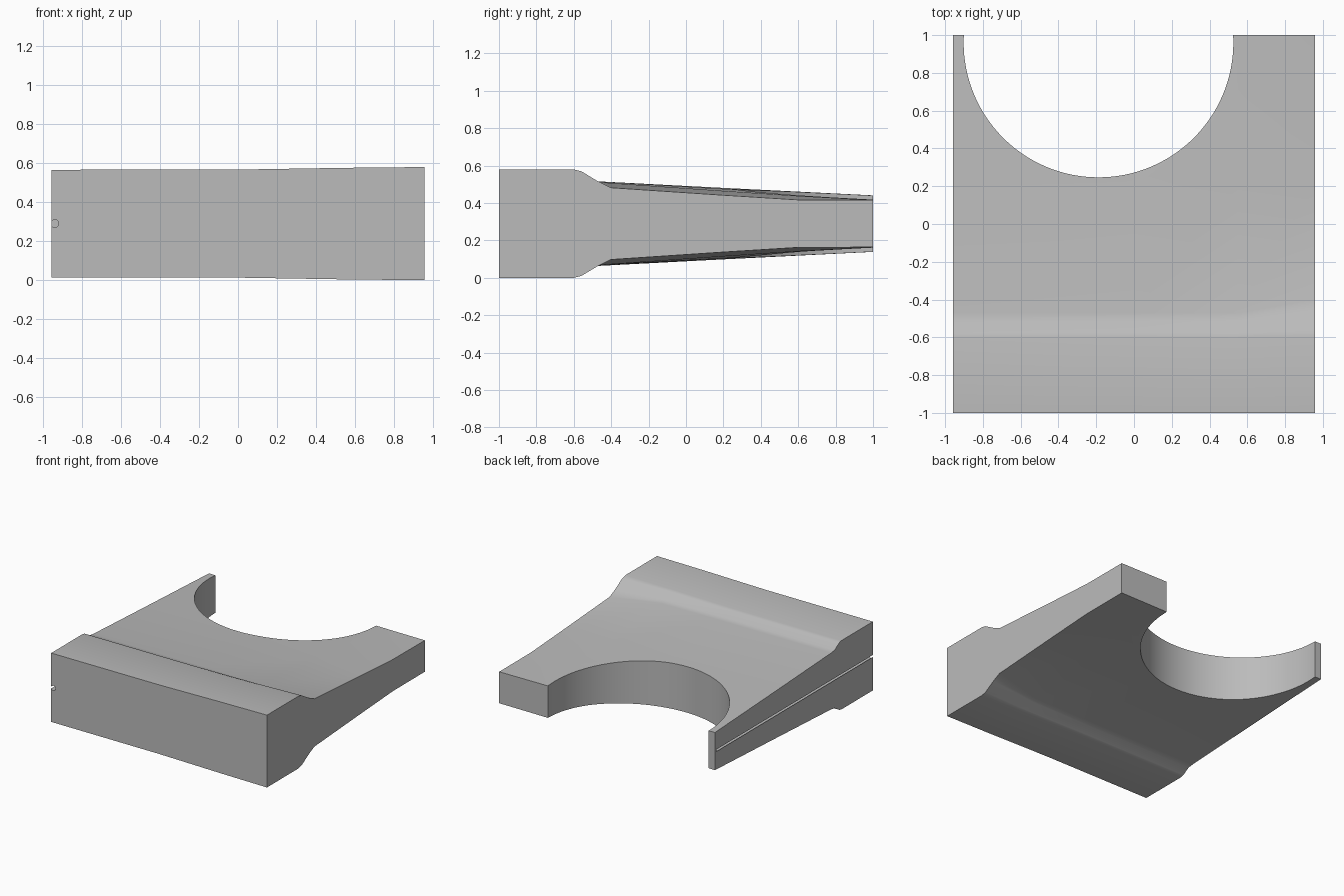
import bpy
import bmesh
import math

cube = bpy.data.objects.get("Cube")
if cube:
    bpy.data.objects.remove(cube, do_unlink=True)

MID_Z = 0.29

grey = bpy.data.materials.new("plain_grey")
grey.use_nodes = True
grey.diffuse_color = (0.5, 0.5, 0.5, 1)
grey.node_tree.nodes["Principled BSDF"].inputs["Base Color"].default_value = (0.5, 0.5, 0.5, 1)

# Half-thickness profiles (y, height above the middle plane) at stations along x
LEFT_END = [(-1, .276), (-.6, .276), (-.575, .269), (-.515, .232),
            (-.47, .226), (.2, .191), (.6, .171), (1, .151)]
CENTRE = [(-1, .277), (-.6, .277), (-.575, .27), (-.515, .232),
          (-.47, .226), (.2, .186), (.6, .163), (1, .139)]
SHOULDER = [(-1, .286), (-.6, .286), (-.575, .277), (-.515, .23),
            (-.47, .222), (.2, .175), (.6, .148), (1, .128)]
RIGHT_END = [(-1, .29), (-.6, .29), (-.56, .28), (-.47, .226),
             (-.4, .192), (.2, .152), (.6, .127), (1, .126)]
STATIONS = [(-.957, LEFT_END), (0, CENTRE), (.55, SHOULDER), (.957, RIGHT_END)]


def loft(name, stations):
    """Skin mirrored profiles into a closed solid."""
    bm = bmesh.new()
    rings = []
    for x, profile in stations:
        upper = [(x, y, MID_Z + h) for y, h in profile]
        lower = [(x, y, MID_Z - h) for y, h in reversed(profile)]
        rings.append([bm.verts.new(p) for p in upper + lower])
    for a, b in zip(rings, rings[1:]):
        for i in range(len(a)):
            j = (i + 1) % len(a)
            bm.faces.new((a[i], a[j], b[j], b[i]))
    bm.faces.new(rings[0])
    bm.faces.new(rings[-1])
    bmesh.ops.recalc_face_normals(bm, faces=bm.faces)
    mesh = bpy.data.meshes.new(name)
    bm.to_mesh(mesh)
    bm.free()
    mesh.materials.append(grey)
    obj = bpy.data.objects.new(name, mesh)
    bpy.context.collection.objects.link(obj)
    return obj


def cut_cylinder(target, name, radius, depth, location, rotation=(0, 0, 0), sides=96):
    """Subtract a cylinder, then discard the cutter."""
    bpy.ops.mesh.primitive_cylinder_add(vertices=sides, radius=radius, depth=depth,
                                        location=location, rotation=rotation)
    cutter = bpy.context.object
    cutter.name = name
    cutter.hide_render = True
    cutter.data.materials.append(grey)
    mod = target.modifiers.new(name, 'BOOLEAN')
    mod.operation = 'DIFFERENCE'
    mod.solver = 'EXACT'
    mod.object = cutter
    bpy.ops.object.select_all(action='DESELECT')
    bpy.context.view_layer.objects.active = target
    target.select_set(True)
    bpy.ops.object.modifier_apply(modifier=mod.name)
    bpy.data.objects.remove(cutter, do_unlink=True)


# Tapered block with a thick front lip
body = loft("tapered_block", STATIONS)

# Round recess through the back
cut_cylinder(body, "round_recess", .714, 2, (-.188, .961, MID_Z), sides=128)

# Thin round groove breaking out along the side
cut_cylinder(body, "side_groove", .02, 2, (-.939, -.02, MID_Z),
             rotation=(math.pi / 2, 0, 0), sides=24)

bpy.ops.object.shade_smooth_by_angle(angle=math.radians(38))
